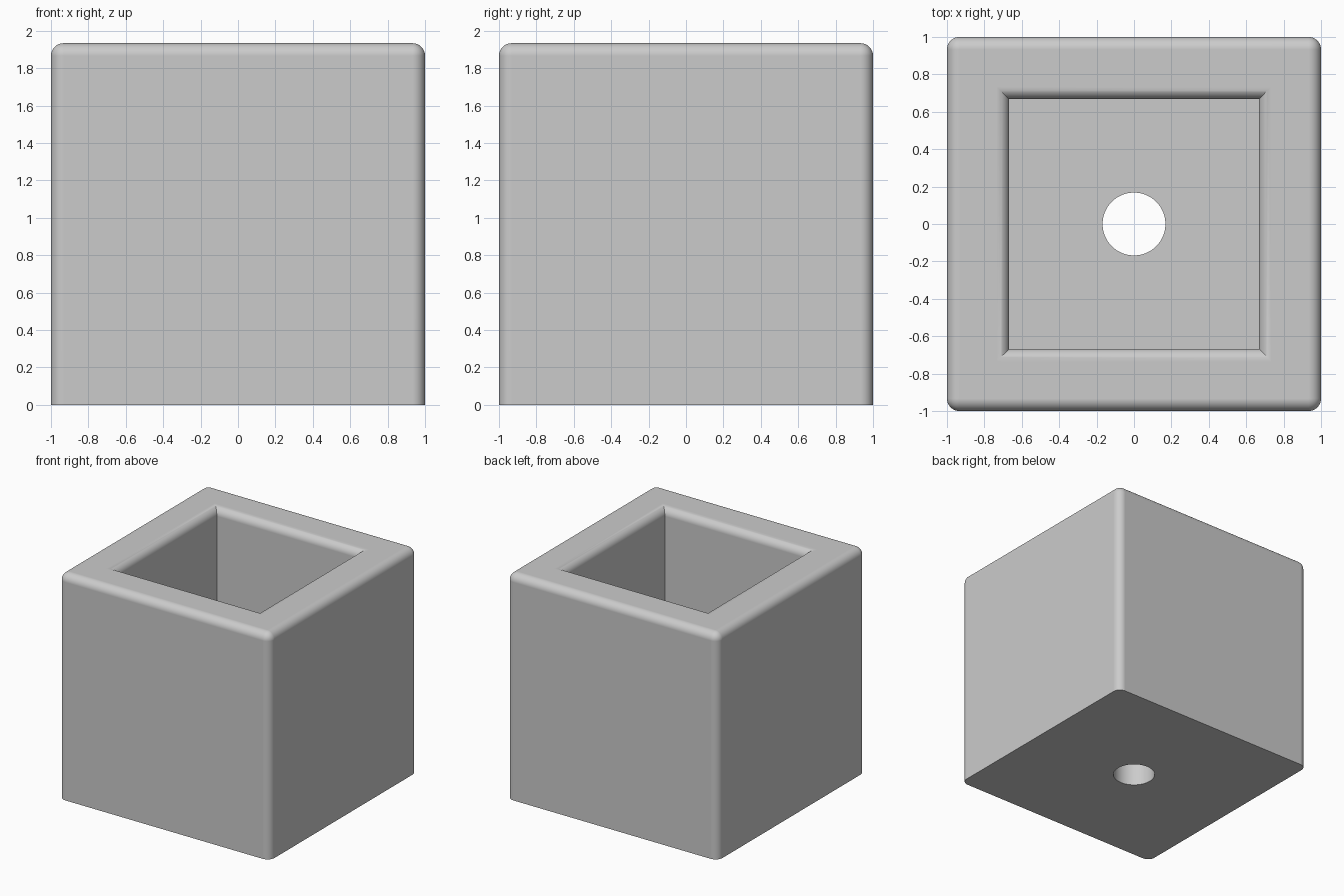
import bpy, bmesh, math

cube = bpy.data.objects.get("Cube")
if cube:
    bpy.data.objects.remove(cube, do_unlink=True)

HEIGHT = 1.933     # total height
FLOOR = 0.267      # floor thickness
INNER = 0.667      # half width of the cavity
ROUND = 0.067      # edge radius
HOLE = 0.168       # drain hole radius

grey = bpy.data.materials.new("plain_grey")
grey.use_nodes = True
colour = (0.6, 0.6, 0.6, 1)
grey.diffuse_color = colour
grey.node_tree.nodes["Principled BSDF"].inputs["Base Color"].default_value = colour


def make_object(name, bm):
    bmesh.ops.recalc_face_normals(bm, faces=bm.faces)
    mesh = bpy.data.meshes.new(name)
    bm.to_mesh(mesh)
    bm.free()
    mesh.materials.append(grey)
    obj = bpy.data.objects.new(name, mesh)
    bpy.context.collection.objects.link(obj)
    return obj


# Outer block: every edge rounded except the bottom ones
bm = bmesh.new()
bmesh.ops.create_cube(bm, size=2)
for v in bm.verts:
    v.co.z = (v.co.z + 1) * HEIGHT / 2
edges = [e for e in bm.edges if max(v.co.z for v in e.verts) > 0.1]
bmesh.ops.bevel(bm, geom=edges, offset=ROUND, segments=10, profile=0.5, affect='EDGES')
planter = make_object("planter_box", bm)

# Cavity cutter: stacked square rings that flare into a rounded rim
rings = [(INNER, FLOOR)]
for i in range(11):
    a = math.radians(9 * i)
    rings.append((INNER + ROUND * (1 - math.cos(a)), HEIGHT - ROUND * (1 - math.sin(a))))
rings.append((INNER + ROUND, HEIGHT + 0.1))
bm = bmesh.new()
loops = [[bm.verts.new((sx * h, sy * h, z)) for sx, sy in ((-1, -1), (1, -1), (1, 1), (-1, 1))]
         for h, z in rings]
for low, high in zip(loops, loops[1:]):
    for i in range(4):
        j = (i + 1) % 4
        bm.faces.new((low[i], low[j], high[j], high[i]))
bm.faces.new(loops[0])
bm.faces.new(loops[-1])
cavity = make_object("cavity_cutter", bm)

# Drain hole cutter
bm = bmesh.new()
bmesh.ops.create_cone(bm, cap_ends=True, segments=64, radius1=HOLE, radius2=HOLE, depth=1)
drain = make_object("drain_cutter", bm)

# Cut the cavity and the drain hole
bpy.context.view_layer.objects.active = planter
for cutter in (cavity, drain):
    cutter.hide_render = True
    mod = planter.modifiers.new("cut", 'BOOLEAN')
    mod.operation = 'DIFFERENCE'
    mod.solver = 'EXACT'
    mod.object = cutter
    bpy.ops.object.modifier_apply(modifier=mod.name)
    bpy.data.objects.remove(cutter, do_unlink=True)

# Smooth rounded edges, flat large faces
bpy.ops.object.select_all(action='DESELECT')
planter.select_set(True)
bpy.ops.object.shade_smooth_by_angle(angle=math.radians(30))
weighted = planter.modifiers.new("flat_faces", 'WEIGHTED_NORMAL')
weighted.keep_sharp = True
